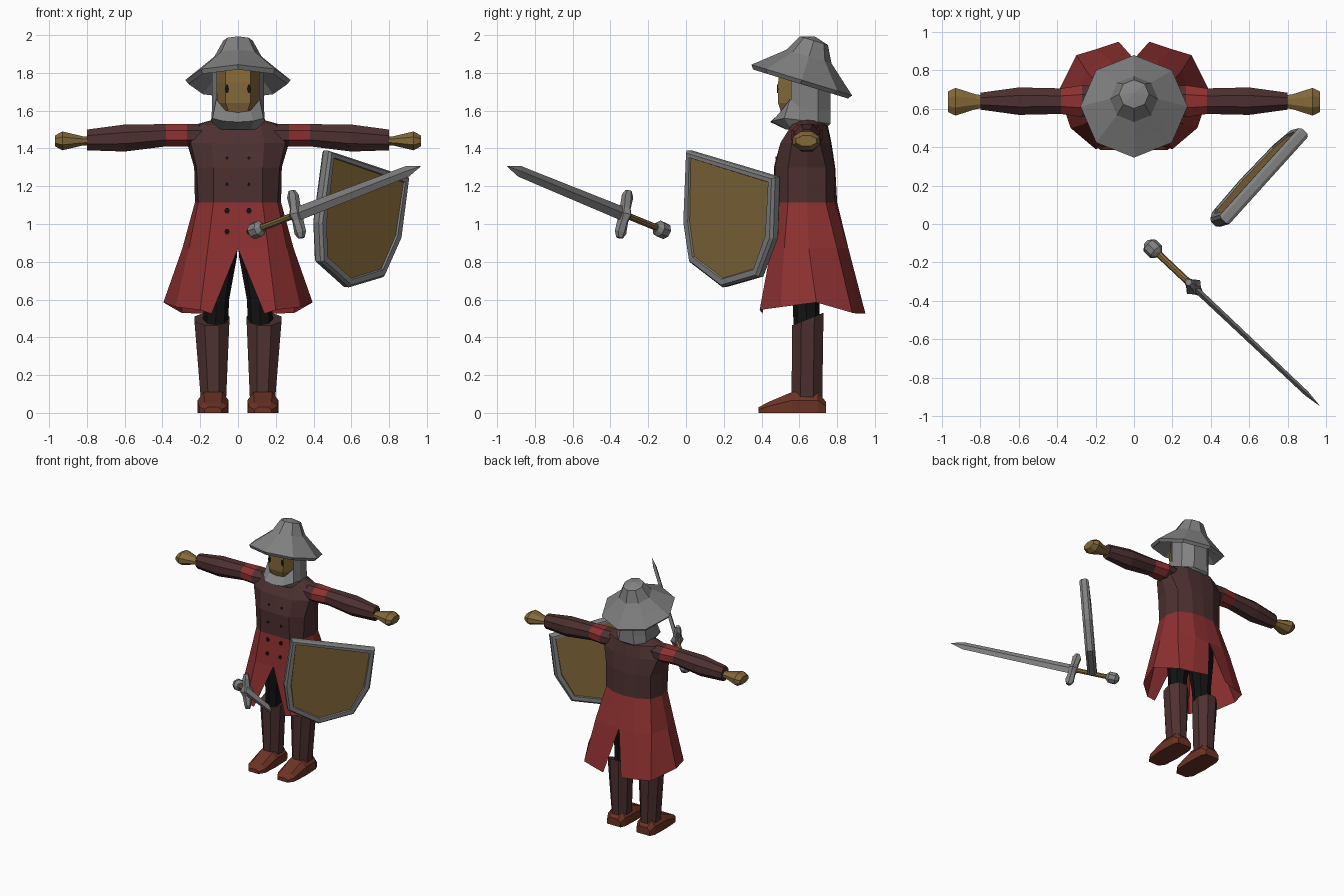
import bpy, bmesh, math
from mathutils import Vector, Matrix

if "Cube" in bpy.data.objects:
    bpy.data.objects.remove(bpy.data.objects["Cube"])

CY = 0.64  # depth of the figure's centre line


def mat(name, rgb):
    m = bpy.data.materials.new(name)
    m.diffuse_color = (*rgb, 1)
    m.use_nodes = True
    m.node_tree.nodes["Principled BSDF"].inputs["Base Color"].default_value = m.diffuse_color
    return m


GREY = mat("steel grey", (0.22, 0.22, 0.22))
RED = mat("coat red", (0.27, 0.03, 0.03))
MAROON = mat("dark maroon", (0.075, 0.03, 0.03))
LEATHER = mat("boot leather", (0.15, 0.033, 0.018))
TAN = mat("tan", (0.23, 0.14, 0.042))
BLACK = mat("black", (0.006, 0.006, 0.006))


def make(name, verts, faces, mats, rule=None, mirror=False):
    me = bpy.data.meshes.new(name)
    me.from_pydata([tuple(v) for v in verts], [], faces)
    bm = bmesh.new()
    bm.from_mesh(me)
    bmesh.ops.remove_doubles(bm, verts=bm.verts, dist=1e-5)
    bmesh.ops.recalc_face_normals(bm, faces=bm.faces)
    bm.to_mesh(me)
    bm.free()
    for m in mats:
        me.materials.append(m)
    if rule:
        for p in me.polygons:
            p.material_index = rule(p.center)
    ob = bpy.data.objects.new(name, me)
    bpy.context.collection.objects.link(ob)
    if mirror:
        mod = ob.modifiers.new("mirror", 'MIRROR')
        mod.use_mirror_merge = True
        mod.merge_threshold = 0.0005
    return ob


def loft(name, rings, mats, closed=True, caps=(True, True), rule=None, mirror=False):
    n = len(rings[0])
    verts = [v for r in rings for v in r]
    faces = []
    for i in range(len(rings) - 1):
        for j in range(n if closed else n - 1):
            k = (j + 1) % n
            faces.append((i * n + j, i * n + k, (i + 1) * n + k, (i + 1) * n + j))
    if caps[0]:
        faces.append(tuple(range(n)))
    if caps[1]:
        faces.append(tuple(range((len(rings) - 1) * n, len(rings) * n)))
    return make(name, verts, faces, mats, rule, mirror)


def ellipse(c, a, b, n=8, turn=0.0):
    """Ring about c spanned by the half-axis vectors a and b."""
    c, a, b = Vector(c), Vector(a), Vector(b)
    ang = [math.tau * i / n + turn for i in range(n)]
    return [c + a * math.cos(t) + b * math.sin(t) for t in ang]


# --- coat: half sheets from front middle to back middle, mirrored ---
def row(z, pts):
    return [(x, y, z) for x, y in pts]


waist = row(1.115, [(0, .47), (.13, .475), (.21, .54), (.228, .64), (.2, .74), (.1, .79), (0, .80)])
loft("coat_top", [
    waist,
    row(1.3, [(0, .465), (.13, .47), (.22, .54), (.232, .64), (.2, .74), (.1, .785), (0, .79)]),
    row(1.43, [(0, .50), (.14, .50), (.25, .56), (.27, .64), (.24, .71), (.12, .765), (0, .77)]),
    row(1.525, [(0, .56), (.12, .56), (.2, .59), (.23, .64), (.2, .69), (.11, .74), (0, .75)]),
    row(1.55, [(0, .60), (.07, .60), (.12, .61), (.14, .64), (.12, .68), (.07, .70), (0, .70)]),
], [MAROON], closed=False, caps=(False, True), mirror=True)
# skirt, split at front and back below the hips
loft("coat_skirt", [
    waist,
    row(.87, [(0, .455), (.16, .45), (.26, .52), (.295, .65), (.25, .80), (.13, .86), (0, .86)]),
    [(.14, .405, .525), (.2, .39, .545), (.33, .5, .56), (.395, .69, .585),
     (.30, .88, .53), (.2, .91, .525), (.08, .95, .525)],
], [RED], closed=False, caps=(False, False), mirror=True)

# --- arms with a red shoulder band, and hands ---
arm = [(.18, .075, .06), (.27, .085, .062), (.38, .068, .06), (.6, .073, .073), (.8, .045, .056)]
loft("sleeve", [ellipse((x, CY, 1.47 if x < .5 else 1.455 - (x - .6) * .05), (0, ry, 0), (0, 0, rz), 8, math.pi / 8)
                for x, ry, rz in [(x, ry * 1.06, rz * 1.06) for x, ry, rz in arm]],
     [MAROON, RED], rule=lambda c: int(.27 < c.x < .38), mirror=True)
hand = [(.78, .038, .024), (.82, .04, .026), (.93, .078, .054), (.97, .058, .03)]
loft("hand", [ellipse((x, CY - .003, 1.44), (0, ry, 0), (0, 0, rz), 8, math.pi / 8) for x, ry, rz in hand],
     [TAN], mirror=True)

# --- legs, boots and feet ---
loft("trouser_leg", [ellipse((x, y, z), (r, 0, 0), (0, r * 1.05, 0))
                     for x, y, z, r in [(.12, .64, .42, .065), (.115, .635, .6, .068), (.1, .64, .83, .095), (.1, .64, 1.0, .1)]],
     [BLACK], mirror=True)
boot = [ellipse((.13, .64, .08), (.073, 0, 0), (0, .088, 0), 8, math.pi / 8),
        ellipse((.138, .645, .495), (.1, 0, 0), (0, .09, 0), 8, math.pi / 8)]
for v in boot[1]:
    v.z += (v.y - CY) * .4
loft("boot_shaft", boot, [MAROON], mirror=True)
foot = [(.385, .045, .03), (.43, .075, .055), (.56, .083, .11), (.7, .078, .11), (.74, .06, .06)]
loft("foot", [[(.132 + s * w, y, t * h) for s, h in
               [(-1, 0), (-1, .6), (-.6, 1), (.6, 1), (1, .6), (1, 0)]] for y, w, t in foot],
     [LEATHER], mirror=True)

# --- head: face, hood open at the front, chin guard ---
face = [(1.85, .5, .11), (1.75, .488, .112), (1.64, .488, .108), (1.57, .51, .07)]
loft("face", [[(-w, .58, z), (-w * .6, f, z), (w * .6, f, z), (w, .58, z), (w, .7, z), (-w, .7, z)]
              for z, f, w in face], [TAN])
loft("hood", [row(z, [(.112, .555), (.137, .60), (.128, .70), (.06, .765), (0, .765)])
              for z in (1.83, 1.6)], [GREY], closed=False, caps=(False, False), mirror=True)
loft("chin_guard", [
    [(0, .50, 1.59), (.065, .505, 1.6), (.115, .55, 1.66), (.137, .60, 1.62), (.128, .70, 1.6), (.06, .765, 1.6), (0, .765, 1.6)],
    [(0, .445, 1.54), (.08, .455, 1.545), (.135, .52, 1.56), (.142, .60, 1.55), (.13, .70, 1.54), (.07, .765, 1.53), (0, .765, 1.53)],
    [(0, .53, 1.50), (.07, .535, 1.50), (.1, .56, 1.50), (.11, .60, 1.495), (.1, .68, 1.5), (.05, .74, 1.51), (0, .745, 1.51)],
], [GREY], closed=False, caps=(False, False), mirror=True)


def plate(name, z, y, hx, hz):
    """Thin dark six-sided plate on the front, on both sides of the middle."""
    loft(name, [ellipse((.058, y + d, z), (hx, 0, 0), (0, 0, hz), 6) for d in (-.005, .004)],
         [BLACK], mirror=True)


plate("eye", 1.715, .488, .01, .026)
for z, y, r in [(1.35, .479, .009), (1.21, .468, .009), (1.07, .466, .015), (.96, .459, .015)]:
    plate("button", z, y, r, r * 1.1)

# --- brimmed helmet, tilted back ---
tilt = Matrix.Translation((0, .613, 1.762)) @ Matrix.Rotation(math.radians(-17), 4, 'X')
hat = [(0.02, .10), (.11, .10), (.262, -.022), (.279, 0), (.205, .062), (.125, .13), (.078, .218), (.002, .24)]
loft("helmet", [[tilt @ v for v in ellipse((0, 0, h), (r, 0, 0), (0, r, 0))] for r, h in hat], [GREY])

# --- sword, built along its own axis ---
pommel = Vector((.1, -.13, .97))
d = (Vector((.965, -.945, 1.305)) - pommel).normalized()
side = d.cross(Vector((0, 0, 1))).normalized()
up = side.cross(d)


def along(name, spec, m, n, turn=0.0):
    loft(name, [ellipse(pommel + d * t, side * a, up * b, n, turn) for t, a, b in spec], [m])


along("sword_blade", [(.27, .016, .038), (1.14, .013, .03), (1.237, .001, .002)], GREY, 4)
along("sword_grip", [(0, .018, .018), (.3, .018, .018)], TAN, 8)
along("sword_pommel", [(-.05, .02, .02), (-.028, .044, .044), (.022, .044, .044), (.045, .022, .022)], GREY, 8)
mid = pommel + d * .3
loft("sword_guard", [ellipse(mid + up * t, side * a, d * b, 6) for t, a, b in
                     [(-.13, .018, .018), (-.1, .026, .036), (-.035, .034, .028), (0, .05, .036),
                      (.035, .034, .028), (.1, .026, .036), (.13, .018, .018)]], [GREY])

# --- shield: grey rim and tan panels on both faces ---
u = Vector((.68, .73, 0)).normalized()
v = Vector((.05, -.05, 1)).normalized()
n = u.cross(v).normalized()
centre = Vector((.65, .25, 1.03))
outline = [(-.295, .36), (.335, .22), (.30, -.105), (.18, -.31), (-.085, -.365), (-.315, -.23), (-.345, -.02)]


def shield_ring(inset, depth):
    out = []
    for a, b in outline:
        p = Vector((a, b))
        p -= p.normalized() * inset
        out.append(centre + u * p.x + v * p.y + n * depth)
    return out


loft("shield_rim", [shield_ring(*s) for s in
                    [(.052, -.022), (.046, -.034), (.014, -.034), (0, -.018), (0, .018),
                     (.014, .034), (.046, .034), (.052, .022)]], [GREY], caps=(False, False))
loft("shield_panel", [shield_ring(.05, -.024), shield_ring(.05, .024)], [TAN])
